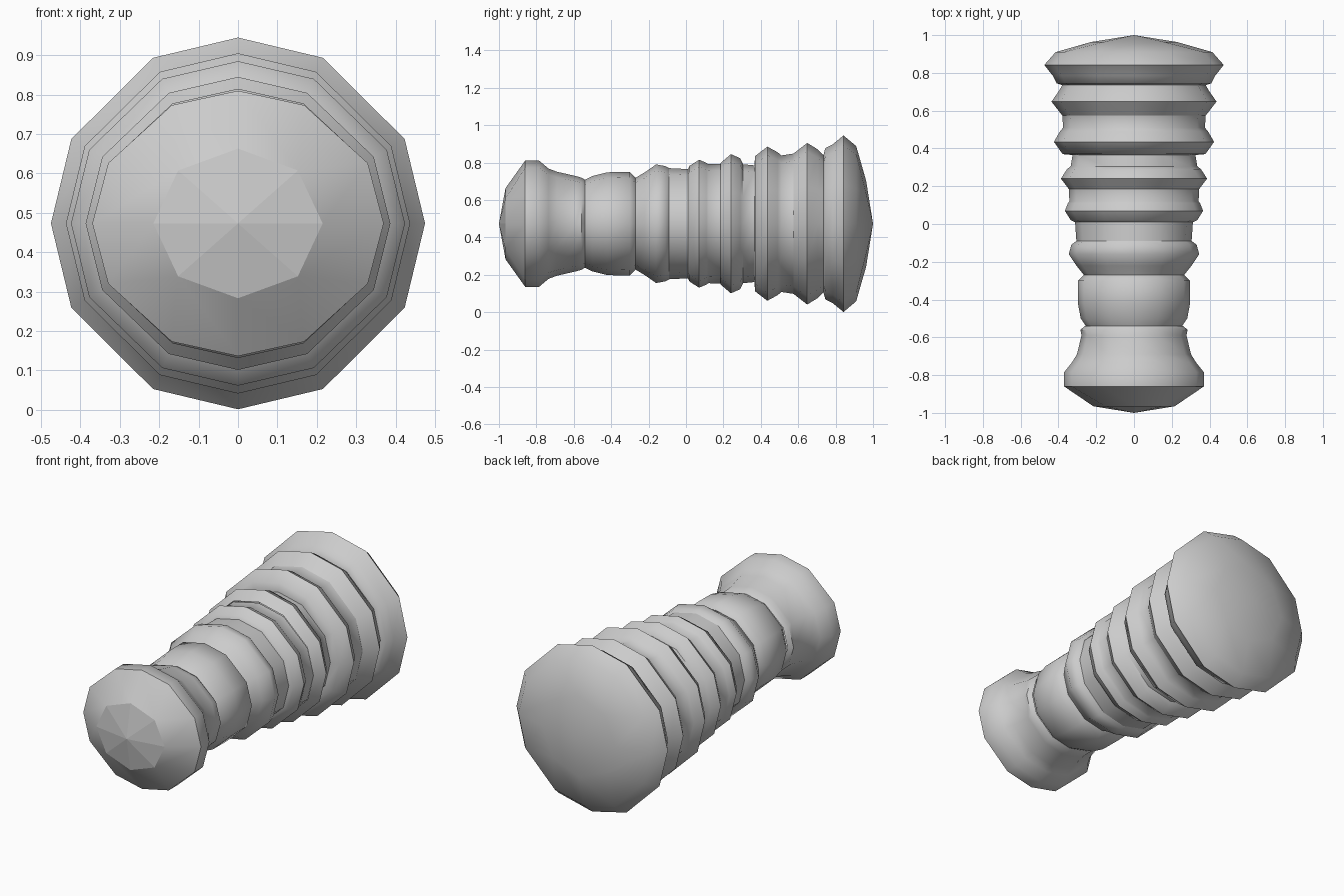
import bpy, bmesh, math

ZC = 0.473  # height of the lathe axis
mat = bpy.data.materials.new("light grey")
mat.diffuse_color = (0.6, 0.6, 0.6, 1)

# twelve uneven sides, and the same pairs collapsed to eight for the small front facet
ROUND = [q * 90 + a for q in range(4) for a in (0, 27, 63)]
OCTO = [q * 90 + a for q in range(4) for a in (0, 45, 45)]


def turned(name, profile, octo_rings=()):
    """Lathe a profile of (y, x radius, z radius) around the y axis."""
    bm = bmesh.new()
    rings = []
    for i, (y, rx, rz) in enumerate(profile):
        if rx == 0:
            rings.append([bm.verts.new((0, y, ZC))] * 12)
            continue
        angles = OCTO if i in octo_rings else ROUND
        rings.append([bm.verts.new((rx * math.cos(math.radians(a)), y,
                                    ZC + rz * math.sin(math.radians(a)))) for a in angles])
    for r0, r1 in zip(rings, rings[1:]):
        for k in range(12):
            j = (k + 1) % 12
            loop = list(dict.fromkeys((r0[k], r0[j], r1[j], r1[k])))
            bm.faces.new(loop)
    bmesh.ops.remove_doubles(bm, verts=bm.verts, dist=0.0005)
    bmesh.ops.recalc_face_normals(bm, faces=bm.faces)
    # outward direction check on an open shell
    if sum(f.normal.dot(f.calc_center_median() - f.calc_center_median().project(
            (0, 1, 0)) - type(f.normal)((0, 0, ZC))) for f in bm.faces) < 0:
        bmesh.ops.reverse_faces(bm, faces=bm.faces)
    me = bpy.data.meshes.new(name)
    bm.to_mesh(me)
    bm.free()
    me.materials.append(mat)
    ob = bpy.data.objects.new(name, me)
    bpy.context.collection.objects.link(ob)
    bpy.ops.object.select_all(action='DESELECT')
    ob.select_set(True)
    bpy.context.view_layer.objects.active = ob
    bpy.ops.object.shade_smooth_by_angle(angle=math.radians(50))
    return ob


# rounded knob and neck at the front
knob = turned("front_knob", [
    (-1, 0, 0), (-0.965, 0.215, 0.19), (-0.86, 0.37, 0.337), (-0.785, 0.37, 0.337),
    (-0.735, 0.33, 0.295), (-0.69, 0.302, 0.278), (-0.59, 0.278, 0.255),
    (-0.56, 0.284, 0.247), (-0.54, 0.26, 0.235)], octo_rings=(1,))
# the front facet stays flat
for p in knob.data.polygons:
    if p.center.y < -0.966:
        p.use_smooth = False

# barrel-shaped grip
turned("grip", [
    (-0.54, 0.255, 0.235), (-0.5, 0.282, 0.255), (-0.42, 0.297, 0.275),
    (-0.3, 0.297, 0.277), (-0.27, 0.265, 0.245)])

# stepped bands growing toward the back
turned("band_1", [
    (-0.27, 0.265, 0.245), (-0.22, 0.305, 0.275), (-0.16, 0.345, 0.317),
    (-0.11, 0.332, 0.308), (-0.09, 0.305, 0.297)])
turned("collar_1", [(-0.09, 0.305, 0.297), (0.01, 0.312, 0.292)])
turned("band_2", [
    (0.01, 0.312, 0.292), (0.02, 0.335, 0.31), (0.07, 0.366, 0.342), (0.11, 0.35, 0.325),
    (0.12, 0.342, 0.318), (0.185, 0.345, 0.32)])
turned("band_3", [
    (0.185, 0.345, 0.325), (0.24, 0.387, 0.372), (0.29, 0.355, 0.35),
    (0.305, 0.335, 0.318), (0.365, 0.325, 0.312)])
turned("band_4", [
    (0.365, 0.325, 0.312), (0.37, 0.378, 0.362), (0.435, 0.424, 0.412),
    (0.49, 0.392, 0.382), (0.51, 0.375, 0.365), (0.575, 0.38, 0.375)])
turned("band_5", [
    (0.575, 0.38, 0.375), (0.59, 0.392, 0.387), (0.648, 0.437, 0.432),
    (0.705, 0.397, 0.397), (0.735, 0.38, 0.367)])

# wide domed cap at the back
turned("back_cap", [
    (0.735, 0.38, 0.367), (0.745, 0.41, 0.405), (0.785, 0.43, 0.425), (0.842, 0.475, 0.472),
    (0.91, 0.415, 0.415), (0.963, 0.23, 0.23), (1, 0, 0)], octo_rings=(5,))
